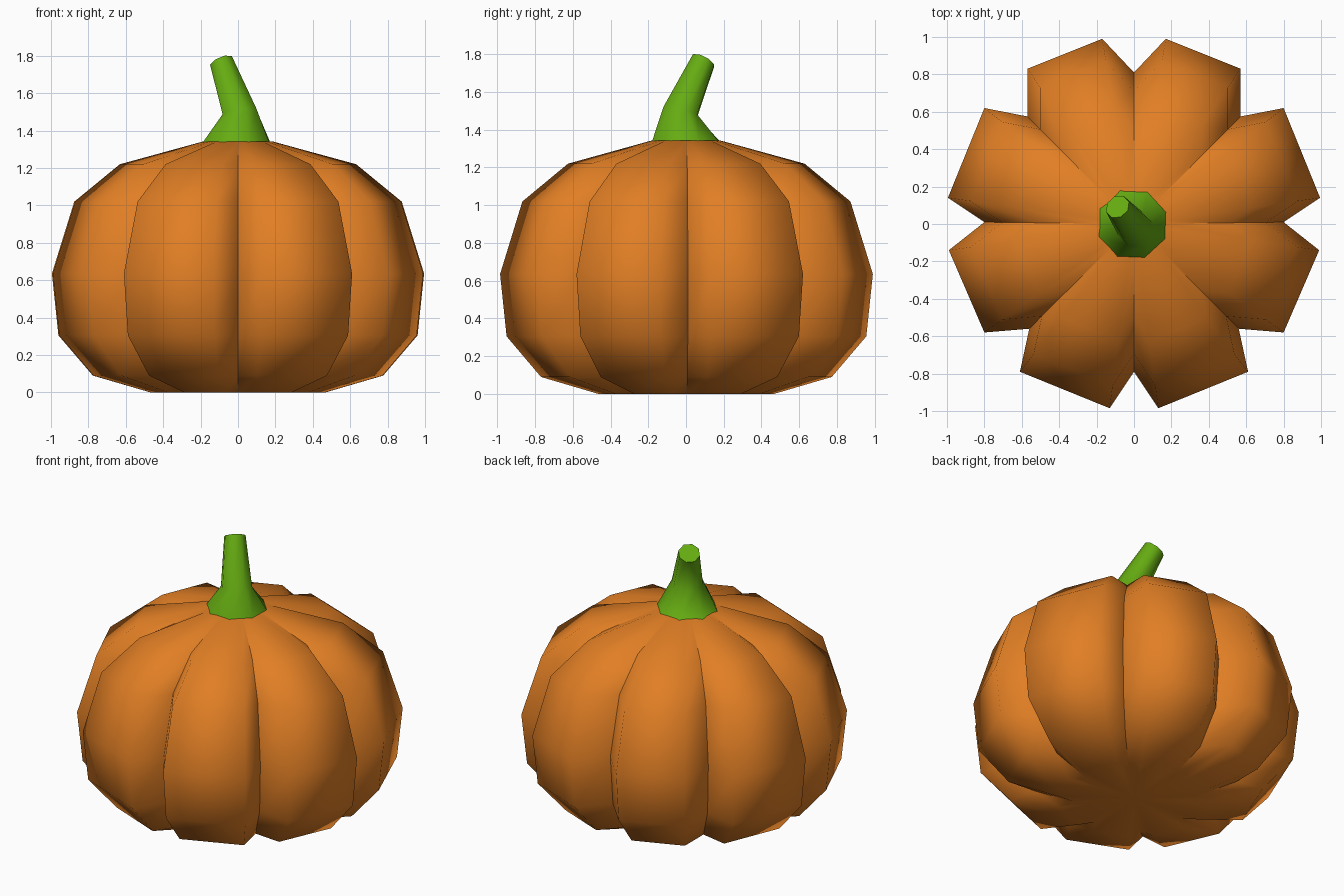
import bpy, bmesh, math
from mathutils import Vector

if "Cube" in bpy.data.objects:
    bpy.data.objects.remove(bpy.data.objects["Cube"])


def material(name, rgb):
    m = bpy.data.materials.new(name)
    m.diffuse_color = (*rgb, 1)
    m.use_nodes = True
    m.node_tree.nodes["Principled BSDF"].inputs["Base Color"].default_value = m.diffuse_color
    return m


def loft(name, rings, mat, sharp_cols=(), sharp_rings=()):
    """Skin a stack of equal-length rings, bottom to top, with caps."""
    bm = bmesh.new()
    vs = [[bm.verts.new(p) for p in ring] for ring in rings]
    n = len(rings[0])
    for a, b in zip(vs, vs[1:]):
        for i in range(n):
            j = (i + 1) % n
            bm.faces.new((a[i], a[j], b[j], b[i]))
    # fan caps around the ring centres
    for ring, flip in ((vs[0], True), (vs[-1], False)):
        c = bm.verts.new(sum((v.co for v in ring), Vector()) / n)
        for i in range(n):
            f = (ring[i], ring[(i + 1) % n], c)
            bm.faces.new(f[::-1] if flip else f)
    for f in bm.faces:
        f.smooth = True
    # sharp creases along columns and around chosen rings
    for c in sharp_cols:
        for a, b in zip(vs, vs[1:]):
            bm.edges.get((a[c], b[c])).smooth = False
    for r in sharp_rings:
        for i in range(n):
            bm.edges.get((vs[r][i], vs[r][(i + 1) % n])).smooth = False
    me = bpy.data.meshes.new(name)
    bm.to_mesh(me)
    bm.free()
    me.materials.append(mat)
    ob = bpy.data.objects.new(name, me)
    bpy.context.collection.objects.link(ob)
    return ob


orange = material("orange_skin", (0.75, 0.21, 0.018))
green = material("green_stem", (0.13, 0.41, 0.006))

# Pumpkin: right half of the lobed outline, crease first, then two lobe corners
half = [(0, -0.79), (0.13, -0.985), (0.61, -0.79),
        (0.56, -0.56), (0.80, -0.58), (0.99, -0.14),
        (0.80, 0.01), (0.995, 0.14), (0.80, 0.62),
        (0.57, 0.575), (0.57, 0.83), (0.17, 0.99), (0, 0.81)]
outline = half + [(-x, y) for x, y in half[-2:0:-1]]
profile = [(0.47, 0), (0.78, 0.09), (0.965, 0.305), (1, 0.635), (0.88, 1.02), (0.635, 1.22)]
rings = [[(x * s, y * s, z) for x, y in outline] for s, z in profile]
# the creases fade out at the crown
crown = [Vector((x, y, 0)).normalized() * 0.185 for x, y in outline]
rings.append([(p.x, p.y, 1.342) for p in crown])
loft("pumpkin_body", rings, orange, sharp_cols=range(0, len(outline), 3))


# Stem: flared octagonal base bending to a tilted cut top
def ring(centre, radius, axis, n=8):
    q = Vector((0, 0, 1)).rotation_difference(Vector(axis))
    return [Vector(centre) + q @ Vector((radius * math.cos(a), radius * math.sin(a), 0))
            for a in (math.tau * (i + 0.45) / n for i in range(n))]


loft("stem", [ring((-0.008, 0, 1.337), 0.192, (0, 0, 1)),
              ring((0.01, -0.03, 1.495), 0.099, (-0.15, 0.2, 0.9)),
              ring((-0.088, 0.092, 1.764), 0.068, (-0.36, 0.44, 0.82))],
     green, sharp_rings=(0, 2))
